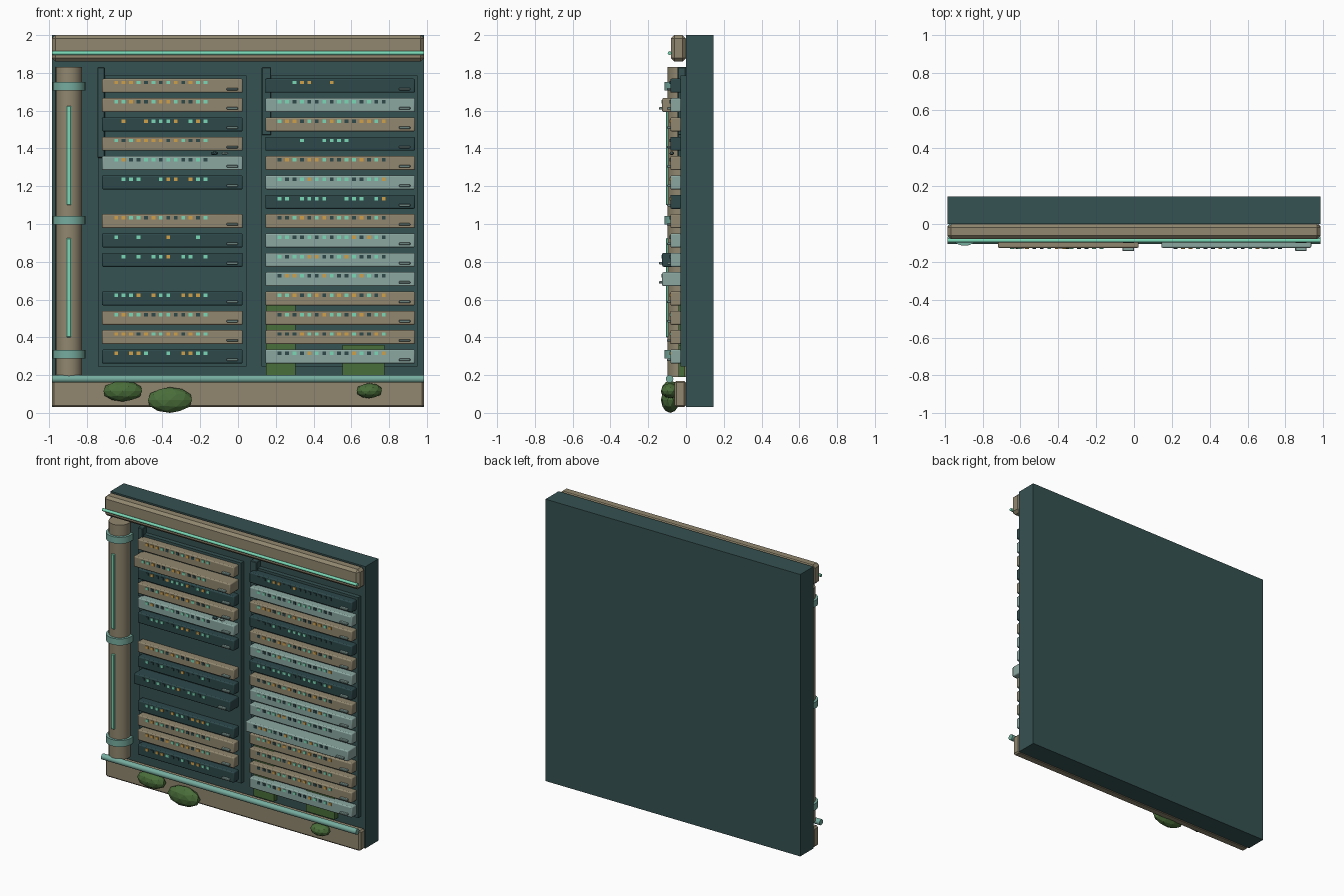
import bpy, bmesh, math
from mathutils import Matrix, Vector

cube = bpy.data.objects.get("Cube")
if cube:
    bpy.data.objects.remove(cube, do_unlink=True)


def material(name, *srgb):
    col = [((c / 255 + 0.055) / 1.055) ** 2.4 for c in srgb] + [1]
    m = bpy.data.materials.new(name)
    m.use_nodes = True
    m.diffuse_color = col
    m.node_tree.nodes["Principled BSDF"].inputs["Base Color"].default_value = col
    return m


WALL = material("dark teal", 54, 82, 82)
DARK = material("deep teal", 45, 72, 74)
TAN = material("warm tan", 145, 135, 111)
LIGHT = material("pale grey green", 139, 167, 160)
PIPE = material("verdigris", 118, 172, 158)
MINT = material("mint glow", 122, 216, 182)
AMBER = material("amber glow", 208, 160, 72)
MOSS = material("moss green", 74, 110, 58)


def finish(bm, name, mat):
    me = bpy.data.meshes.new(name)
    bm.to_mesh(me)
    bm.free()
    me.materials.append(mat)
    ob = bpy.data.objects.new(name, me)
    bpy.context.collection.objects.link(ob)
    return ob


def boxes(name, mat, items, bevel=0, segments=1):
    """One object from (x0, x1, y0, y1, z0, z1) extents."""
    bm = bmesh.new()
    for x0, x1, y0, y1, z0, z1 in items:
        at = Matrix.Translation(((x0 + x1) / 2, (y0 + y1) / 2, (z0 + z1) / 2))
        bmesh.ops.create_cube(bm, size=1, matrix=at @ Matrix.Diagonal((x1 - x0, y1 - y0, z1 - z0, 1)))
    ob = finish(bm, name, mat)
    if bevel:
        mod = ob.modifiers.new("Bevel", "BEVEL")
        mod.width = bevel
        mod.segments = segments
    return ob


def smooth(ob, angle=40):
    bpy.ops.object.select_all(action="DESELECT")
    ob.select_set(True)
    bpy.context.view_layer.objects.active = ob
    bpy.ops.object.shade_smooth_by_angle(angle=math.radians(angle))


def cylinder(name, mat, centre, radius, length, along_x=False, sides=24):
    bm = bmesh.new()
    turn = Matrix.Rotation(math.pi / 2, 4, "Y") if along_x else Matrix()
    bmesh.ops.create_cone(bm, cap_ends=True, segments=sides, radius1=radius, radius2=radius,
                          depth=length, matrix=Matrix.Translation(centre) @ turn)
    ob = finish(bm, name, mat)
    smooth(ob)
    return ob


def ellipsoid(name, mat, centre, radii):
    bm = bmesh.new()
    bmesh.ops.create_icosphere(bm, subdivisions=2, radius=1,
                               matrix=Matrix.Translation(centre) @ Matrix.Diagonal((*radii, 1)))
    return finish(bm, name, mat)


# Wall slab, cornice and plinth
W = 0.985
boxes("wall", WALL, [(-W, W, 0, 0.145, 0.03, 2)])
boxes("top_beam", TAN, [(-W, W, -0.08, 0, 1.86, 2)], 0.018)
boxes("bottom_plinth", TAN, [(-W, W, -0.06, 0, 0.03, 0.17)], 0.01)
cylinder("top_light_strip", MINT, (0, -0.087, 1.905), 0.01, 2 * W, True, 12)
cylinder("bottom_pipe", PIPE, (0, -0.087, 0.18), 0.02, 2 * W, True, 16)

# Column with collars and glowing slits
CX, CY = -0.895, -0.028
cylinder("column", TAN, (CX, CY, 1.01), 0.07, 1.64)
for i, z in enumerate((0.31, 1.02, 1.73)):
    cylinder(f"column_collar_{i + 1}", PIPE, (CX, CY, z), 0.087, 0.045)
boxes("column_lights", MINT, [(CX - 0.013, CX + 0.013, -0.107, -0.09, z, z + 0.525)
                              for z in (0.4, 1.1)], 0.004)

# Rack back panels and cable posts
boxes("rack_panels", WALL, [(-0.74, 0.045, -0.03, 0, 0.245, 1.785),
                            (0.125, 0.95, -0.03, 0, 0.245, 1.785)])
boxes("rack_posts", WALL, [(-0.745, -0.705, -0.045, 0, 1.35, 1.83),
                           (0.125, 0.175, -0.045, 0, 1.47, 1.83)], 0.004)

# Units from top to bottom: body letter, then one letter per lamp
LEFT = ["T aaagdgdgadagg", "T ggaddgaagddgg", "D daddagggadgag", "T gdgaaaadagddg",
        "L gaddggdggddgd", "D dgggddgaadagg", "", "T aaggdagddgadg", "D gddgdddadddgd",
        "D dgdgdggadggdg", "", "D gggadaggdaaag", "T gaggddggddgdg", "T aaadaggaadagg",
        "D adaagddgdaagg"]
RIGHT = ["D ddgaaddaddddddd", "L ggdgddgdgggdgdd", "T gaadgdgagddaaga", "D dddgddggggddddd",
         "T dagdaagddggadgd", "L gddgaggdggddgga", "D ggdggggddgggdga", "T ddgadgadggdadgd",
         "L ggddgdgdggadagd", "L gdggaaddgagddgd", "L daagddagddgagdd", "T ggadgadgagadgda",
         "T dgdggdaggdgadgg", "T dddaggdgaagddag", "L ddgdagdgddagdga"]
BODY = {"T": TAN, "D": DARK, "L": LIGHT}
LAMP = {"a": AMBER, "g": MINT, "d": DARK}
PULLED = {("left", 1), ("left", 9), ("right", 10)}
PITCH = 0.1024

for side, rows, x0, x1 in (("left", LEFT, -0.72, 0.025), ("right", RIGHT, 0.145, 0.937)):
    lamps = {key: [] for key in LAMP}
    handles = []
    for i, row in enumerate(rows):
        if not row:
            continue
        z = 1.732 - i * PITCH
        front = -0.126 if (side, i) in PULLED else -0.083
        body = boxes(f"{side}_unit_{i + 1}", BODY[row[0]],
                     [(x0, x1, front, -0.025, z - 0.037, z + 0.037)], 0.007, 2)
        smooth(body, 50)
        for k, key in enumerate(row[2:]):
            x = x0 + 0.075 + k * 0.0394
            lamps[key].append((x - 0.01, x + 0.01, front - 0.005, front + 0.005, z + 0.008, z + 0.026))
        handles.append((x1 - 0.085, x1 - 0.025, front - 0.018, front + 0.005, z - 0.024, z - 0.011))
    for key, items in lamps.items():
        boxes(f"{side}_{LAMP[key].name.replace(' ', '_')}_lamps", LAMP[key], items)
    boxes(f"{side}_handles", LIGHT, handles, 0.003)

# Small loose tool lying on a unit
ellipsoid("tool_body", DARK, (-0.125, -0.075, 1.374), (0.02, 0.012, 0.01))
ellipsoid("tool_tip", LIGHT, (-0.07, -0.075, 1.374), (0.02, 0.01, 0.007))

# Moss patches behind the units, and bushes at the foot
boxes("moss_patches", MOSS, [(0.148, 0.305, -0.04, -0.005, 0.19, 0.57),
                             (0.552, 0.775, -0.04, -0.005, 0.19, 0.36)])
for i, (x, z, rx, rz) in enumerate([(-0.61, 0.115, 0.107, 0.055), (-0.36, 0.068, 0.122, 0.068),
                                    (0.695, 0.117, 0.07, 0.04)]):
    ellipsoid(f"bush_{i + 1}", MOSS, (x, -0.083, z), (rx, 0.05, rz))
